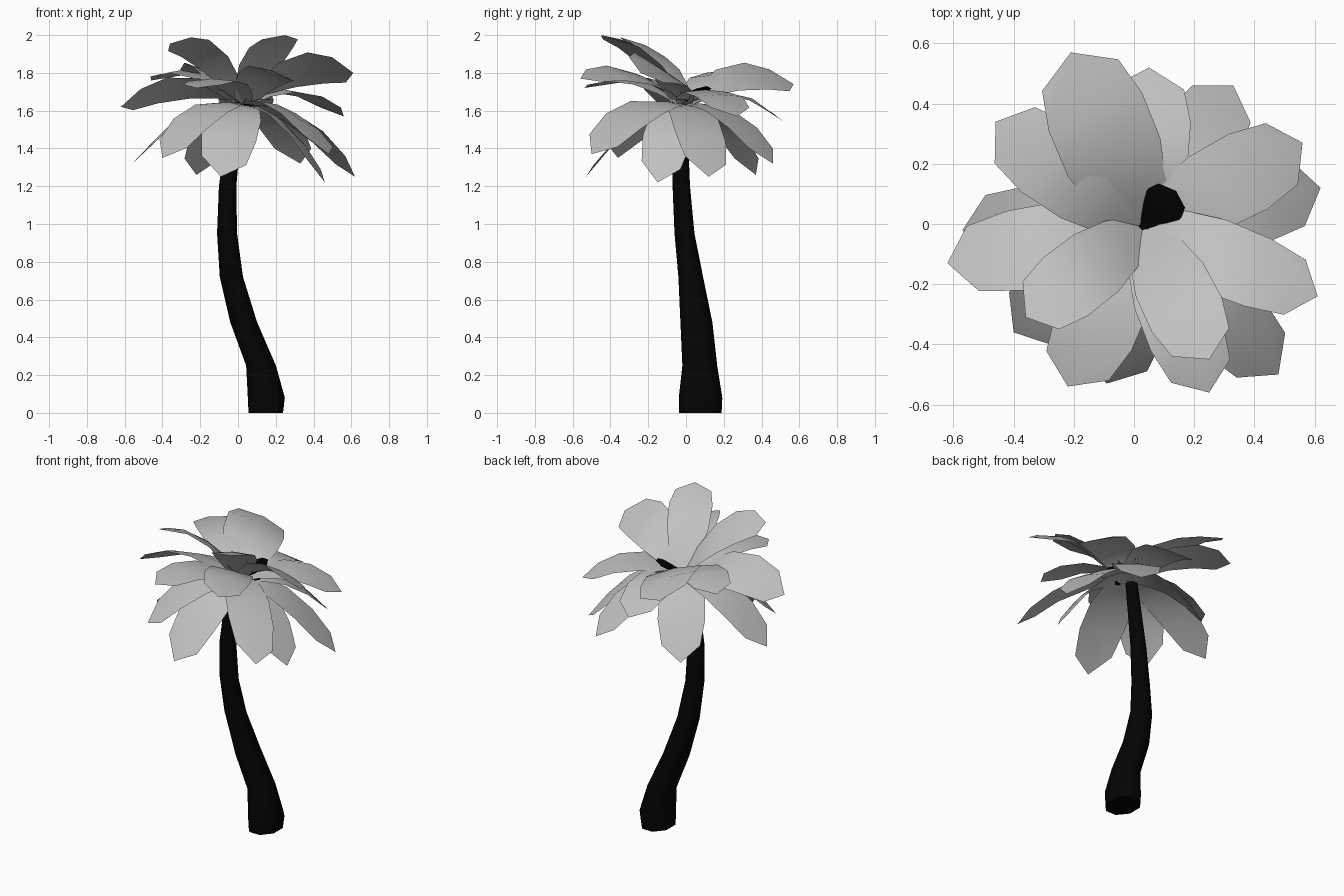
import bpy, bmesh, math
from mathutils import Vector

cube = bpy.data.objects.get("Cube")
if cube:
    bpy.data.objects.remove(cube, do_unlink=True)


def make_material(name, rgb):
    mat = bpy.data.materials.new(name)
    mat.use_nodes = True
    mat.diffuse_color = (*rgb, 1)
    mat.node_tree.nodes["Principled BSDF"].inputs["Base Color"].default_value = (*rgb, 1)
    return mat


LEAF = make_material("leaf grey", (0.53, 0.53, 0.53))
BARK = make_material("bark black", (0.001, 0.001, 0.001))


def finish(bm, name, mat):
    mesh = bpy.data.meshes.new(name)
    bm.to_mesh(mesh)
    bm.free()
    mesh.materials.append(mat)
    obj = bpy.data.objects.new(name, mesh)
    bpy.context.collection.objects.link(obj)
    bpy.ops.object.select_all(action="DESELECT")
    obj.select_set(True)
    bpy.context.view_layer.objects.active = obj
    bpy.ops.object.shade_smooth_by_angle(angle=math.radians(60))


# Trunk: eight-sided rings (x, y, z, x radius, y radius) along a bent path
def build_trunk():
    rings = [(.147, .075, 0, .095, .118), (.15, .077, .08, .102, .12),
             (.122, .073, .25, .082, .096), (.03, .055, .48, .074, .088),
             (-.035, .025, .72, .064, .068), (-.058, -.008, .95, .055, .055),
             (-.055, -.025, 1.2, .048, .048), (-.03, -.028, 1.42, .042, .042),
             (.01, -.01, 1.6, .037, .037)]
    bm = bmesh.new()
    sides = 8
    turns = [math.tau * (i + .5) / sides for i in range(sides)]
    loops = [[bm.verts.new((x + rx * 1.04 * math.cos(a), y + ry * 1.04 * math.sin(a), z))
              for a in turns] for x, y, z, rx, ry in rings]
    for low, high in zip(loops, loops[1:]):
        for i in range(sides):
            j = (i + 1) % sides
            bm.faces.new((low[i], low[j], high[j], high[i]))
    bm.faces.new(loops[0][::-1])
    bm.faces.new(loops[-1])
    finish(bm, "trunk", BARK)


# Frond: an arching strip, three points wide: (edge position, spine position, width)
OUTLINE = [(0, 0, .35), (.18, .18, .75), (.4, .4, 1), (.66, .68, 1.04), (.87, 1, .85)]


def build_frond(name, tip, width, roll=0, arch=.11, base=(.03, -.01, 1.63), mat=LEAF):
    base, tip = Vector(base), Vector(tip)
    flat = Vector((tip.x - base.x, tip.y - base.y, 0)).normalized()
    side = Vector((-flat.y, flat.x, 0))

    def spine(t):
        return base.lerp(tip, t) + Vector((0, 0, arch * 4 * t * (1 - t)))

    bm = bmesh.new()
    rows = []
    for edge, middle, w in OUTLINE:
        tilt = roll * min(1, edge * 2)
        across = side * math.cos(tilt) + Vector((0, 0, math.sin(tilt)))
        across *= width * w / 2
        camber = Vector((0, 0, width * w * .05))
        rows.append([bm.verts.new(spine(edge) + across - camber),
                     bm.verts.new(spine(middle)),
                     bm.verts.new(spine(edge) - across - camber)])
    for a, b in zip(rows, rows[1:]):
        for i in range(2):
            bm.faces.new((a[i], a[i + 1], b[i + 1], b[i]))
    finish(bm, name, mat)


build_trunk()

# Fronds: tip position, width, then roll and arch where they differ
FRONDS = {
    "upper_frond": [
        ((.25, -.45, 2), .25, 0, .08), ((-.36, -.31, 1.955), .25, .35),
        ((.61, -.24, 1.8), .28, -.6), ((.25, -.56, 1.77), .26, -.3, .1),
        ((-.62, -.13, 1.62), .29, .47), ((-.21, .57, 1.74), .35, .4),
        ((-.46, .34, 1.76), .27), ((-.22, -.54, 1.72), .27, 0, .09)],
    "middle_frond": [
        ((.56, .27, 1.57), .27), ((.05, .52, 1.54), .28),
        ((.48, -.5, 1.37), .27, -.3), ((-.4, -.36, 1.35), .27, -.2)],
    "drooping_frond": [
        ((.62, .12, 1.25), .27, -.2), ((.46, -.15, 1.22), .26, -.2),
        ((-.57, -.02, 1.31), .27), ((.33, .46, 1.32), .27),
        ((-.09, -.53, 1.25), .29, -.2), ((-.22, .37, 1.26), .27)],
}
for kind, entries in FRONDS.items():
    for n, entry in enumerate(entries, 1):
        build_frond(f"{kind}_{n}", *entry)

# Dark young shoots at the heart of the crown
SHOOTS = [((.14, .11, 1.73), .14), ((.18, -.03, 1.66), .06),
          ((-.05, -.06, 1.63), .06), ((.07, -.09, 1.61), .06)]
for n, (tip, width) in enumerate(SHOOTS, 1):
    build_frond(f"heart_shoot_{n}", tip, width, 0, .01, (.03, -.01, 1.64), BARK)
